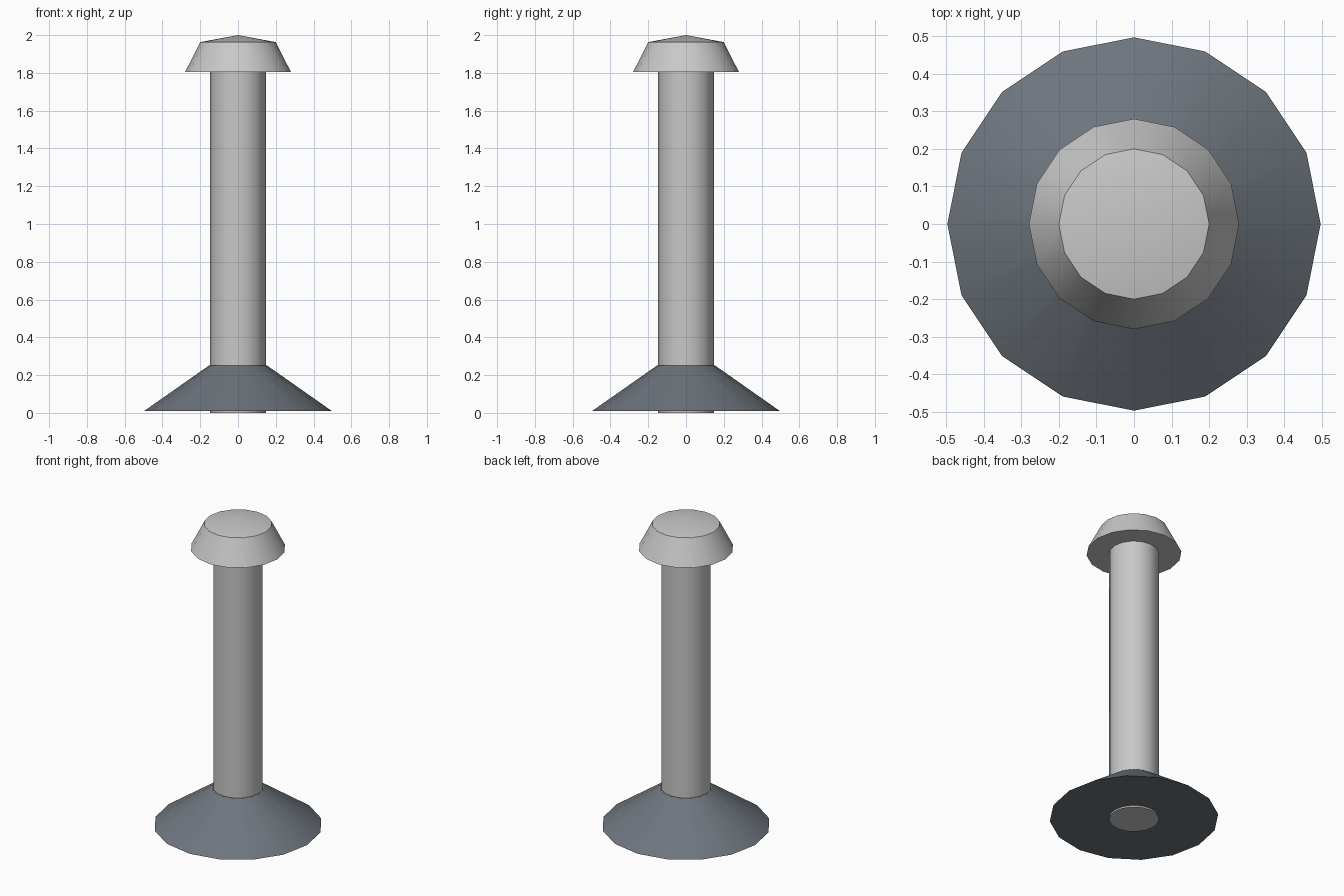
import bpy
import math

cube = bpy.data.objects.get("Cube")
if cube:
    bpy.data.objects.remove(cube, do_unlink=True)

SIDES = 16


def make_material(name, rgb):
    mat = bpy.data.materials.new(name)
    mat.use_nodes = True
    mat.diffuse_color = (*rgb, 1)
    mat.node_tree.nodes["Principled BSDF"].inputs["Base Color"].default_value = (*rgb, 1)
    return mat


def make_cone(name, r_bottom, r_top, z_bottom, z_top, mat, tip=0.0):
    """Capped tapered cylinder; tip raises the centre of the top cap."""
    bpy.ops.mesh.primitive_cone_add(
        vertices=SIDES, radius1=r_bottom, radius2=r_top, depth=z_top - z_bottom,
        end_fill_type='TRIFAN' if tip else 'NGON',
        location=(0, 0, (z_bottom + z_top) / 2))
    obj = bpy.context.object
    obj.name = obj.data.name = name
    for v in obj.data.vertices:
        if tip and math.hypot(v.co.x, v.co.y) < 0.001 and v.co.z > 0:
            v.co.z += tip
    obj.data.materials.append(mat)
    bpy.ops.object.shade_smooth_by_angle(angle=math.radians(30))
    return obj


light_grey = make_material("light grey metal", (0.58, 0.58, 0.58))
slate_grey = make_material("slate grey", (0.155, 0.178, 0.205))

# Flared foot
make_cone("base", 0.497, 0.155, 0.01, 0.25, slate_grey)
# Column passing through the foot
make_cone("shaft", 0.147, 0.147, 0.0, 1.82, light_grey)
# Tapered head with a shallow pointed top
make_cone("head", 0.28, 0.2, 1.805, 1.963, light_grey, tip=0.037)
